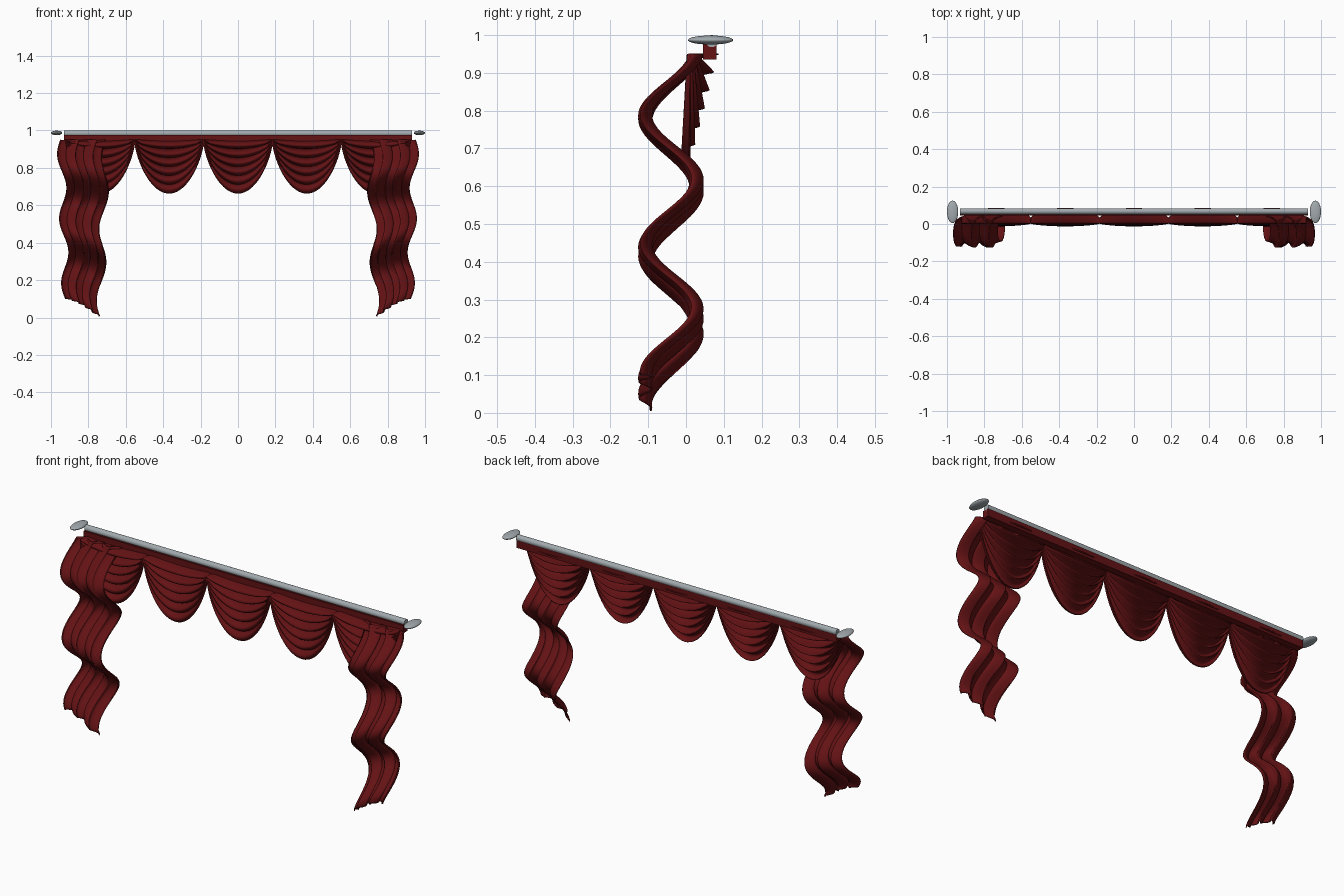
import bpy, bmesh, math
from math import sin, cos, pi

cube = bpy.data.objects.get("Cube")
if cube:
    bpy.data.objects.remove(cube, do_unlink=True)


def material(name, rgb, roughness):
    m = bpy.data.materials.new(name)
    m.use_nodes = True
    m.diffuse_color = (*rgb, 1)
    bsdf = m.node_tree.nodes["Principled BSDF"]
    bsdf.inputs["Base Color"].default_value = (*rgb, 1)
    bsdf.inputs["Roughness"].default_value = roughness
    return m


red = material("dark_red_cloth", (0.125, 0.006, 0.007), 0.8)
grey = material("grey_metal", (0.36, 0.40, 0.42), 0.5)


def finish(obj, name, mat):
    obj.name = name
    obj.data.materials.append(mat)
    return obj


def sheet(name, surface, nu, nv, thickness):
    """Cloth grid from a function of u and v, each running 0 to 1."""
    bm = bmesh.new()
    rows = [[bm.verts.new(surface(i / nu, j / nv)) for i in range(nu + 1)]
            for j in range(nv + 1)]
    for a, b in zip(rows, rows[1:]):
        for i in range(nu):
            bm.faces.new((a[i], b[i], b[i + 1], a[i + 1])).smooth = True
    mesh = bpy.data.meshes.new(name)
    bm.to_mesh(mesh)
    bm.free()
    obj = bpy.data.objects.new(name, mesh)
    bpy.context.collection.objects.link(obj)
    solid = obj.modifiers.new("thickness", 'SOLIDIFY')
    solid.thickness = thickness
    solid.offset = 0
    return finish(obj, name, red)


# Rod
bpy.ops.mesh.primitive_cylinder_add(vertices=32, radius=0.016, depth=1.86,
                                    location=(0, 0.068, 0.984), rotation=(0, pi / 2, 0))
rod = finish(bpy.context.object, "rod", grey)
bpy.ops.object.shade_smooth_by_angle()

# Flattened end knobs
for side, word in ((1, "left"), (-1, "right")):
    bpy.ops.mesh.primitive_uv_sphere_add(segments=32, ring_count=16, radius=1,
                                         location=(side * 0.97, 0.065, 0.987))
    knob = bpy.context.object
    knob.scale = (0.03, 0.06, 0.012)
    finish(knob, word + "_end_knob", grey)
    bpy.ops.object.shade_smooth()

# Cloth heading below the rod
bpy.ops.mesh.primitive_cube_add(size=1, location=(0, 0.063, 0.955))
heading = bpy.context.object
heading.scale = (1.86, 0.035, 0.04)
finish(heading, "heading_band", red)

# Draped swags, with folds that get shallower toward the hem
SWAG = 0.368
FOLDS = 6


def swag_surface(centre):
    def surface(u, v):
        a = -cos(pi * u)                      # columns gather at the corners
        hang = max(0, 1 - a * a) ** 0.72
        phase = 2 * pi * FOLDS * v
        fold = 0.5 + 0.5 * cos(phase)
        depth = 0.082 * (1 - v) + 0.022 * v
        reach = 0.35 + 0.65 * hang
        y = 0.004 - 0.016 * v * hang + depth * reach * fold
        drop = v - 0.022 * (sin(phase) - 0.5 * (1 - cos(phase)) * (1 - v))
        return (centre + a * SWAG / 2, y,
                0.95 - 0.275 * min(1, max(0, drop)) * hang - 0.012 * v)
    return surface


for k in range(5):
    sheet(f"swag_{k + 1}", swag_surface((k - 2) * SWAG), 36, FOLDS * 14, 0.004)


# Side curtains: pleated, wavy lengths with a slanting hem
def curtain_surface(side):
    def surface(u, t):
        s = 0.9 * t
        outer = 0.945 - 0.028 * t
        inner = 0.705 + 0.035 * t
        x = outer + (inner - outer) * u + 0.022 * cos(2 * pi * (s - 0.085) / 0.365)
        y = -0.04 - 0.068 * cos(2 * pi * (s - 0.17) / 0.36)
        pleat = cos(5 * pi * u + 0.6)
        x += 0.008 * sin(10 * pi * u)
        return (side * x, y - 0.016 * pleat, 0.95 - t * (0.85 + 0.095 * u ** 1.6))
    return surface


for side, word in ((1, "left"), (-1, "right")):
    sheet(word + "_curtain", curtain_surface(side), 48, 90, 0.006)
